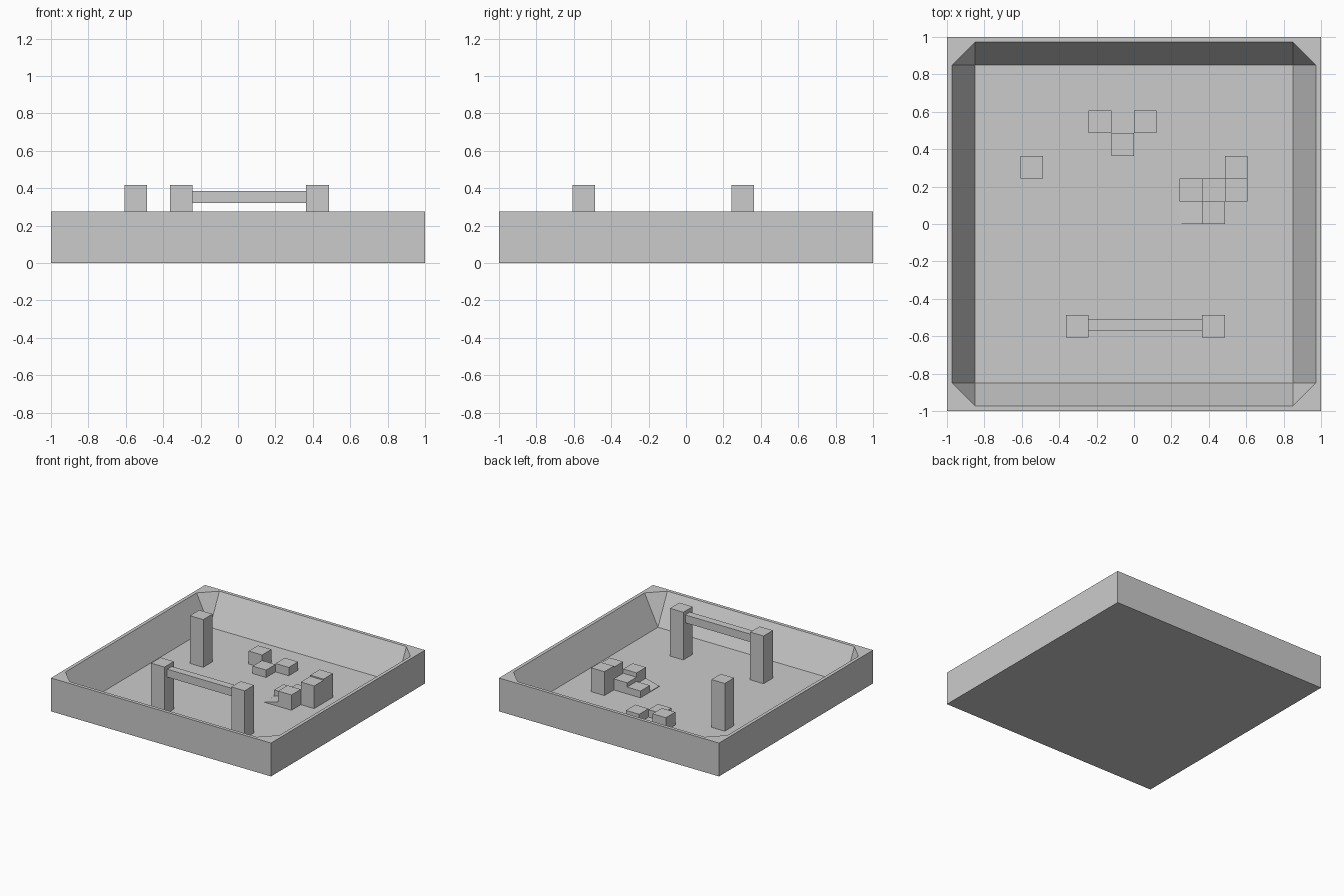
import bpy, bmesh

if "Cube" in bpy.data.objects:
    bpy.data.objects.remove(bpy.data.objects["Cube"])

FLOOR, RIM, U = 0.024, 0.274, 0.1215   # floor height, rim height, block width


def mesh_object(name, bm):
    bmesh.ops.recalc_face_normals(bm, faces=bm.faces)
    me = bpy.data.meshes.new(name)
    bm.to_mesh(me)
    bm.free()
    ob = bpy.data.objects.new(name, me)
    bpy.context.collection.objects.link(ob)
    return ob


def box(name, x0, x1, y0, y1, z0, z1):
    bm = bmesh.new()
    bmesh.ops.create_cube(bm, size=1)
    for v in bm.verts:
        v.co.x = x1 if v.co.x > 0 else x0
        v.co.y = y1 if v.co.y > 0 else y0
        v.co.z = z1 if v.co.z > 0 else z0
    return mesh_object(name, bm)


def block(name, i, j, top):
    # block on the grid, standing on the tray floor
    return box(name, i * U, (i + 1) * U, j * U, (j + 1) * U, FLOOR, top)


# Tray: outer shell, thin rim, sloped inner walls and folded corners
bm = bmesh.new()
signs = [(-1, -1), (1, -1), (1, 1), (-1, 1)]


def ring(r, z):
    return [bm.verts.new((sx * r, sy * r, z)) for sx, sy in signs]


base, top, floor, corner = ring(1, 0), ring(1, RIM), ring(0.85, FLOOR), ring(0.965, RIM)
side_x = [bm.verts.new((sx * 0.972, sy * 0.85, RIM)) for sx, sy in signs]
side_y = [bm.verts.new((sx * 0.85, sy * 0.972, RIM)) for sx, sy in signs]
bm.faces.new(base)
bm.faces.new(floor)
for k in range(4):
    n = (k + 1) % 4
    # sides 0 and 2 run along x, sides 1 and 3 along y
    s = side_y if k % 2 == 0 else side_x
    bm.faces.new((base[k], base[n], top[n], top[k]))
    bm.faces.new((top[k], top[n], corner[n], s[n], s[k], corner[k]))
    bm.faces.new((floor[k], floor[n], s[n], s[k]))
    bm.faces.new((floor[k], side_x[k], side_y[k]))
    bm.faces.new((corner[k], side_x[k], side_y[k]))
mesh_object("tray", bm)

# Tall posts and the crossbar
for name, i, j in (("lone_post", -5, 2), ("left_post", -3, -5), ("right_post", 3, -5)):
    block(name, i, j, 0.416)
box("crossbar", -2 * U, 3 * U, -0.572, -0.511, 0.32, 0.385)

# Rear group of low blocks
for n, (i, j, h) in enumerate([(-2, 4, 0.13), (-1, 3, 0.085), (0, 4, 0.093)]):
    block(f"rear_block_{n}", i, j, h)

# Spiral of rising blocks
steps = [(2, 1, 0.08), (3, 1, 0.115), (3, 0, 0.15), (4, 1, 0.21), (4, 2, 0.22)]
for n, (i, j, h) in enumerate(steps):
    block(f"step_block_{n}", i, j, h)

# Small ramp at the foot of the steps
ramp = block("ramp", 2, 0, 0.06)
for v in ramp.data.vertices:
    if v.co.z > 0.05 and v.co.x < 2.5 * U:
        v.co.z = FLOOR + 0.005
